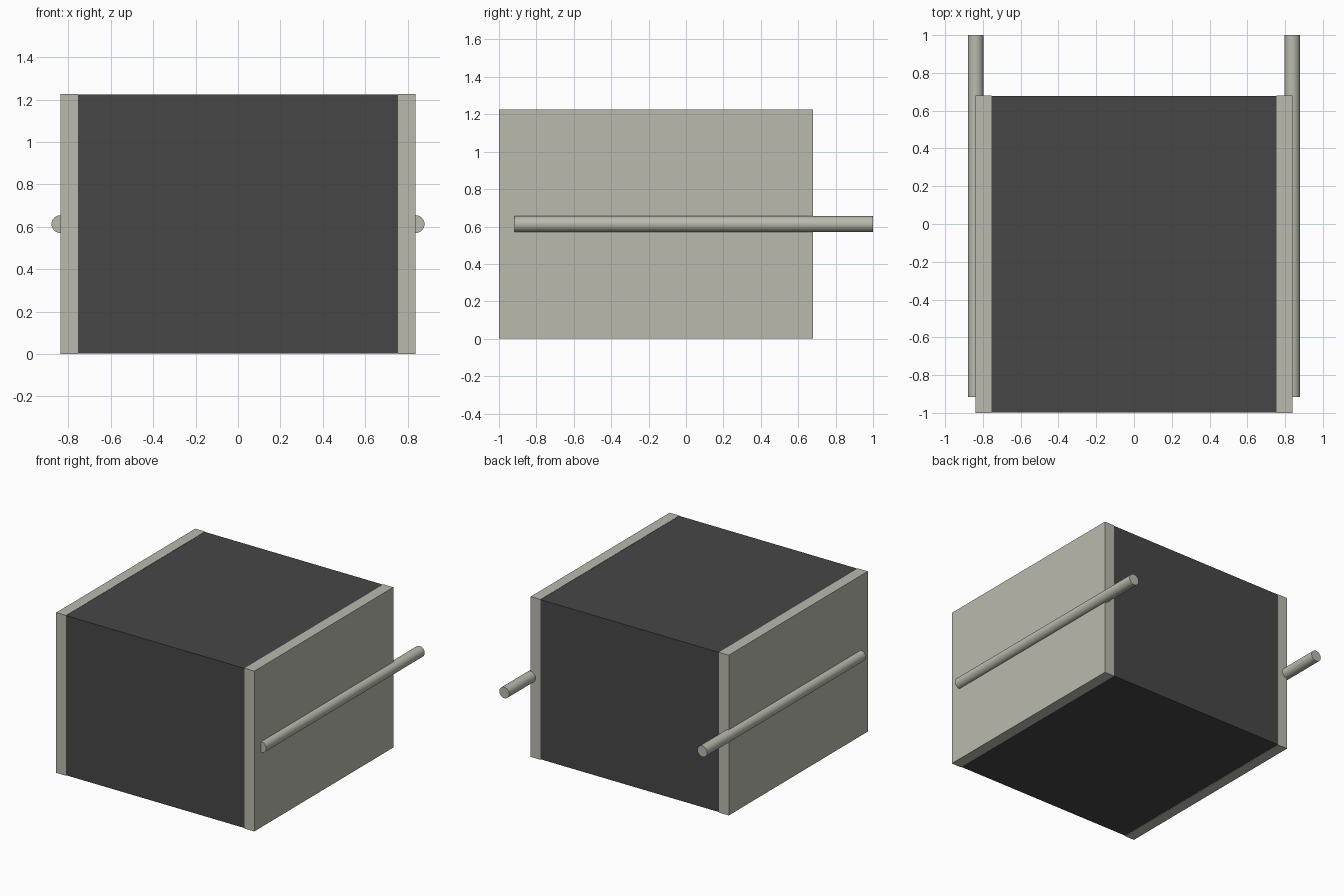
import bpy
import math

cube = bpy.data.objects.get("Cube")
if cube:
    bpy.data.objects.remove(cube, do_unlink=True)


def make_material(name, rgb):
    mat = bpy.data.materials.new(name)
    mat.use_nodes = True
    color = (*rgb, 1.0)
    mat.diffuse_color = color
    mat.node_tree.nodes["Principled BSDF"].inputs["Base Color"].default_value = color
    return mat


def add_box(name, low, high, mat):
    center = [(a + b) / 2 for a, b in zip(low, high)]
    bpy.ops.mesh.primitive_cube_add(size=1, location=center)
    obj = bpy.context.object
    obj.name = name
    obj.scale = [b - a for a, b in zip(low, high)]
    bpy.ops.object.transform_apply(location=False, rotation=False, scale=True)
    obj.data.materials.append(mat)
    return obj


def add_rod(name, x, z, front, back, radius, mat):
    bpy.ops.mesh.primitive_cylinder_add(
        vertices=24, radius=radius, depth=back - front,
        location=(x, (front + back) / 2, z), rotation=(math.pi / 2, 0, 0))
    obj = bpy.context.object
    obj.name = name
    obj.data.materials.append(mat)
    bpy.ops.object.shade_smooth_by_angle(angle=math.radians(40))
    return obj


charcoal = make_material("charcoal", (0.062, 0.062, 0.062))
stone = make_material("warm_grey", (0.49, 0.49, 0.43))

FRONT, BACK, TOP = -1.0, 0.68, 1.226
INNER, OUTER = 0.755, 0.838

# Main block, a hair shy of the side panels
add_box("body", (-INNER, FRONT + 0.002, 0.003),
        (INNER, BACK - 0.002, TOP - 0.002), charcoal)

# Side panels, each with a rod half sunk into its outer face
for side, sign in (("left", 1), ("right", -1)):
    xs = sorted((sign * INNER, sign * OUTER))
    add_box(side + "_panel", (xs[0], FRONT, 0), (xs[1], BACK, TOP), stone)
    add_rod(side + "_rod", sign * OUTER, TOP / 2, -0.916, 1.0, 0.042, stone)
